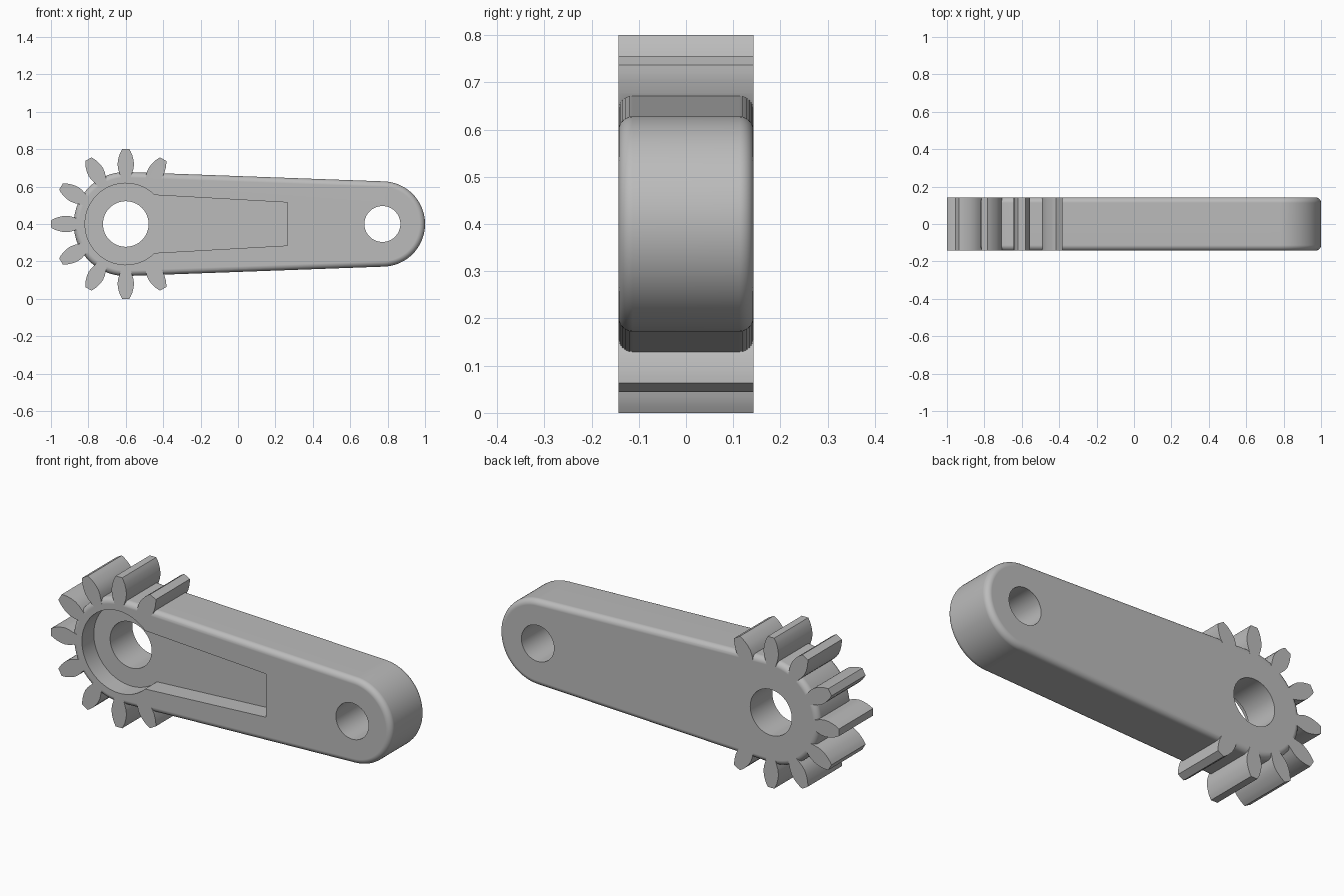
import bpy, bmesh
from math import sin, cos, pi, asin, radians

cube = bpy.data.objects.get("Cube")
if cube:
    bpy.data.objects.remove(cube, do_unlink=True)

GEAR_X, END_X, MID_Z = -0.6, 0.772, 0.4
GEAR_R, END_R, HALF, FILLET = 0.278, 0.228, 0.143, 0.03

grey = bpy.data.materials.new("plain grey")
grey.use_nodes = True
grey.diffuse_color = (0.5, 0.5, 0.5, 1)
grey.node_tree.nodes["Principled BSDF"].inputs["Base Color"].default_value = (0.5, 0.5, 0.5, 1)


def loft(name, rings):
    """Solid from (y, [(x, z), ...]) rings, capped at both ends."""
    bm = bmesh.new()
    loops = [[bm.verts.new((x, y, z)) for x, z in pts] for y, pts in rings]
    for a, b in zip(loops, loops[1:]):
        n = len(a)
        for i in range(n):
            j = (i + 1) % n
            bm.faces.new((a[i], a[j], b[j], b[i]))
    bm.faces.new(loops[0])
    bm.faces.new(loops[-1])
    bmesh.ops.recalc_face_normals(bm, faces=bm.faces)
    mesh = bpy.data.meshes.new(name)
    bm.to_mesh(mesh)
    bm.free()
    mesh.materials.append(grey)
    ob = bpy.data.objects.new(name, mesh)
    bpy.context.collection.objects.link(ob)
    return ob


def prism(name, pts, y0, y1):
    return loft(name, [(y0, pts), (y1, pts)])


def arc(cx, r, a0, a1, n):
    return [(cx + r * cos(a0 + (a1 - a0) * i / n), MID_Z + r * sin(a0 + (a1 - a0) * i / n))
            for i in range(n + 1)]


def combine(target, tool, operation):
    mod = target.modifiers.new(tool.name, 'BOOLEAN')
    mod.operation, mod.solver, mod.object = operation, 'EXACT', tool
    bpy.context.view_layer.objects.active = target
    bpy.ops.object.modifier_apply(modifier=mod.name)
    bpy.data.objects.remove(tool, do_unlink=True)


# Tapered arm: two tangent arcs, with rounded front and back rims
lean = pi / 2 - asin((GEAR_R - END_R) / (END_X - GEAR_X))


def outline(inset):
    return (arc(GEAR_X, GEAR_R - inset, lean, 2 * pi - lean, 64)
            + arc(END_X, END_R - inset, -lean, lean, 48))


steps = 6
rim = [(FILLET * (1 - cos(t)), FILLET * (1 - sin(t)))
       for t in (pi / 2 * i / steps for i in range(steps + 1))]
rings = [(-HALF + d, outline(i)) for i, d in reversed(rim)]
rings = sorted(rings, key=lambda r: r[0])
rings += [(-y, pts) for y, pts in reversed(rings)]
arm = loft("gear_arm", rings)

# Nine gear teeth around the large end, running the full thickness
side = [(0.23, 0.024), (0.25, 0.027), (0.27, 0.033), (0.295, 0.041), (0.32, 0.044),
        (0.345, 0.041), (0.37, 0.034), (0.386, 0.027), (0.4, 0.019)]
profile = side + [(r, -w) for r, w in reversed(side)]
for k in range(9):
    a = radians(60 + 30 * k)
    pts = [(GEAR_X + r * cos(a) - w * sin(a), MID_Z + r * sin(a) + w * cos(a))
           for r, w in profile]
    combine(arm, prism("tooth", pts, -HALF, HALF), 'UNION')

# Front pocket: round recess joined to a tapered slot
POCKET_R, SLOT_Z = 0.218, 0.155
mouth = asin(SLOT_Z / POCKET_R)
pocket = arc(GEAR_X, POCKET_R, mouth, 2 * pi - mouth, 64)
pocket += [(0.265, MID_Z - 0.115), (0.265, MID_Z + 0.115)]
combine(arm, prism("pocket", pocket, -HALF - 0.1, -HALF + 0.1), 'DIFFERENCE')

# Through holes
for x, r in ((GEAR_X, 0.122), (END_X, 0.096)):
    combine(arm, prism("hole", arc(x, r, 0, 2 * pi * 63 / 64, 63), -0.5, 0.5), 'DIFFERENCE')

# Smooth curves, crisp edges, flat faces kept flat
bpy.ops.object.select_all(action='DESELECT')
arm.select_set(True)
bpy.context.view_layer.objects.active = arm
bpy.ops.object.shade_smooth_by_angle(angle=radians(30))
flat = arm.modifiers.new("flat_faces", 'WEIGHTED_NORMAL')
flat.keep_sharp = True
